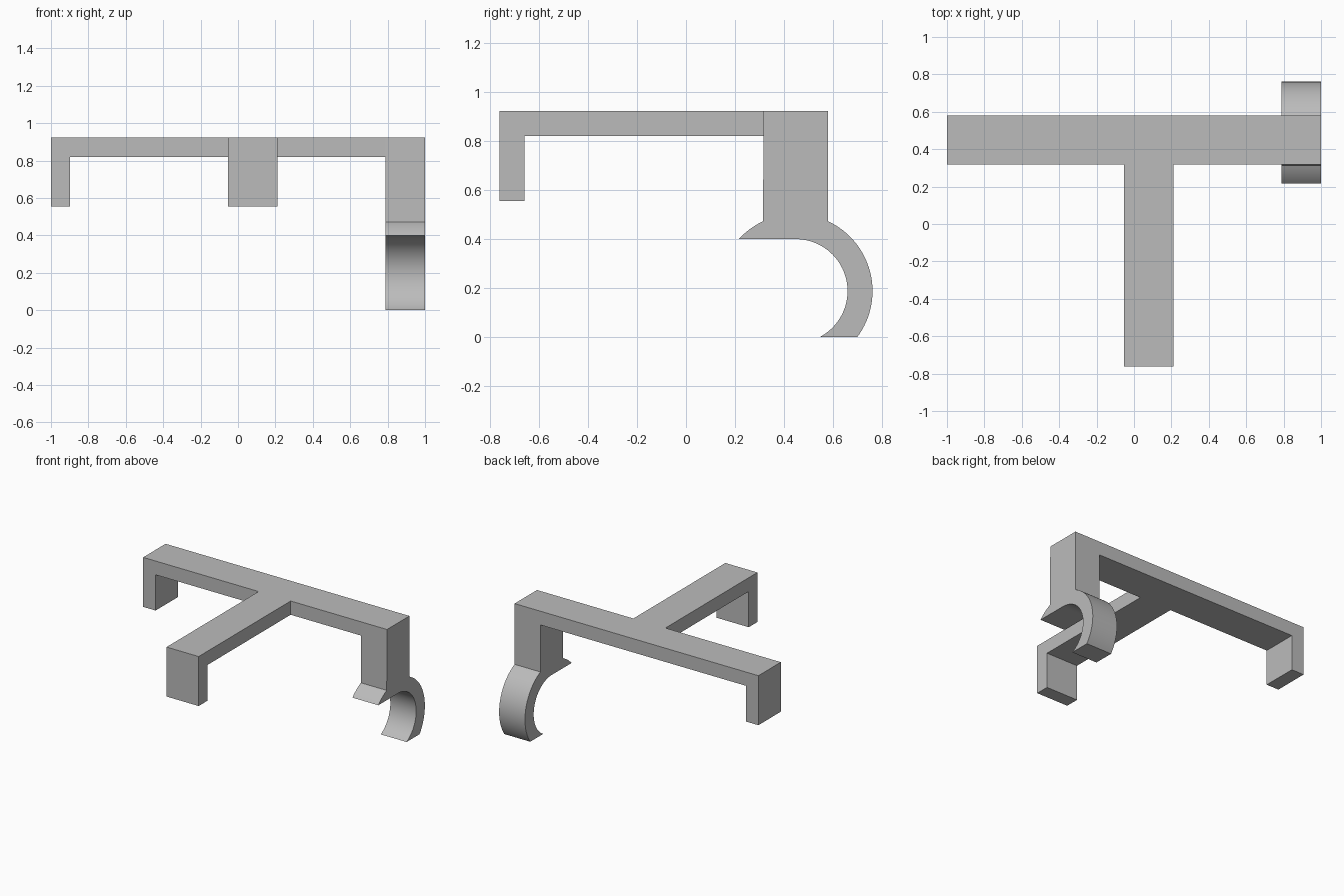
import bpy
import math
from mathutils import Vector

cube = bpy.data.objects.get("Cube")
if cube:
    bpy.data.objects.remove(cube, do_unlink=True)

GREY = (0.5, 0.5, 0.5, 1)
grey = bpy.data.materials.new("plain grey")
grey.use_nodes = True
grey.diffuse_color = GREY
grey.node_tree.nodes["Principled BSDF"].inputs["Base Color"].default_value = GREY

TOP, UNDER, FOOT = 0.922, 0.82, 0.555
BACK, FRONT = 0.58, 0.317
POST = 0.788


def extrude(name, outline, axis, start, end):
    """Extrude a (horizontal, z) outline along x or y."""
    def place(a, z, d):
        return Vector((d, a, z)) if axis == "x" else Vector((a, d, z))
    n = len(outline)
    verts = [place(a, z, d) for d in (start, end) for a, z in outline]
    faces = [list(range(n)), list(range(n, 2 * n))[::-1]]
    faces += [(i, i + n, (i + 1) % n + n, (i + 1) % n) for i in range(n)]
    if axis == "x":
        faces = [list(f)[::-1] for f in faces]
    mesh = bpy.data.meshes.new(name)
    mesh.from_pydata(verts, [], faces)
    mesh.materials.append(grey)
    # Make the winding point outwards
    import bmesh
    bm = bmesh.new()
    bm.from_mesh(mesh)
    bmesh.ops.recalc_face_normals(bm, faces=bm.faces)
    bm.to_mesh(mesh)
    bm.free()
    obj = bpy.data.objects.new(name, mesh)
    bpy.context.collection.objects.link(obj)
    return obj


def arc(radius, start, end, steps):
    """Points around the hook's centre, angles in radians."""
    cy, cz = 0.447, 0.187
    angles = [start + (end - start) * i / steps for i in range(steps + 1)]
    return [(cy + radius * math.cos(t), cz + radius * math.sin(t)) for t in angles]


def bent_bar(start, end, thickness):
    """Outline of a bar with a short leg at its start."""
    return [(start, TOP), (start, FOOT), (start + thickness, FOOT),
            (start + thickness, UNDER), (end, UNDER), (end, TOP)]


# Crossbar with its leg, and the forward arm with its foot
crossbar = extrude("bracket_frame", bent_bar(-1, 0.9, 0.102), "y", FRONT, BACK)
arm = extrude("forward_arm", bent_bar(-0.761, 0.45, 0.102), "x", -0.053, 0.21)

# Post and open hook, drawn as one side profile
OUTER, INNER = 0.314, 0.212
lip = math.pi - math.asin(INNER / OUTER)
shoulder = math.acos((BACK - 0.447) / OUTER)
outer_tip = -math.asin(0.187 / OUTER)
inner_tip = -math.asin(0.187 / INNER)
profile = arc(OUTER, lip, math.pi - shoulder, 6)
profile += [(FRONT, TOP), (BACK, TOP)]
profile += arc(OUTER, shoulder, outer_tip, 32)
profile += arc(INNER, inner_tip, math.pi / 2, 40)
hook = extrude("post_and_hook", profile, "x", POST, 1)

# Fuse the parts into one solid
for part in (arm, hook):
    union = crossbar.modifiers.new("fuse " + part.name, "BOOLEAN")
    union.operation = "UNION"
    union.solver = "EXACT"
    union.object = part
bpy.context.view_layer.objects.active = crossbar
crossbar.select_set(True)
for name in [m.name for m in crossbar.modifiers]:
    bpy.ops.object.modifier_apply(modifier=name)
for part in (arm, hook):
    bpy.data.objects.remove(part, do_unlink=True)

# Smooth the hook's curve while keeping the edges sharp
bpy.ops.object.shade_smooth_by_angle(angle=math.radians(25))
